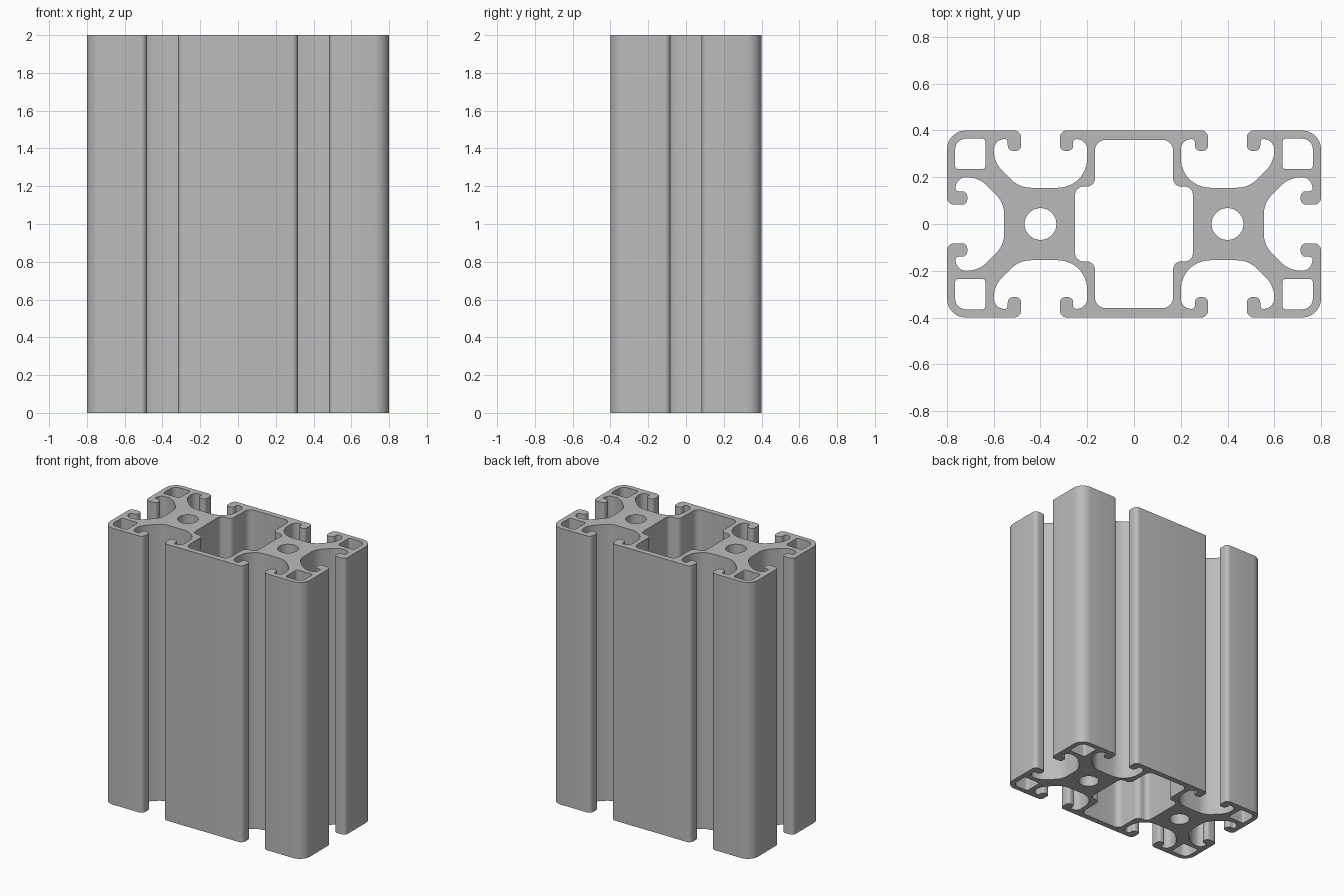
import bpy, bmesh, math
from mathutils import Vector

cube = bpy.data.objects.get("Cube")
if cube:
    bpy.data.objects.remove(cube, do_unlink=True)

HEIGHT = 2.0
STEPS = 7


def rounded(points):
    """Closed loop of (x, y, radius) corners, each replaced by an arc."""
    loop = []
    for i, (x, y, r) in enumerate(points):
        p = Vector((x, y))
        a = Vector(points[i - 1][:2]) - p
        b = Vector(points[(i + 1) % len(points)][:2]) - p
        a.normalize()
        b.normalize()
        half = a.angle(b) / 2
        centre = p + (a + b).normalized() * (r / math.sin(half))
        start = p + a * (r / math.tan(half)) - centre
        end = p + b * (r / math.tan(half)) - centre
        sweep = math.pi - 2 * half
        for k in range(STEPS + 1):
            t = k / STEPS
            loop.append(centre + (start * math.sin((1 - t) * sweep)
                                  + end * math.sin(t * sweep)) / math.sin(sweep))
    return loop


def mirror_quarter(quarter):
    """Full corner loop from the corners of the +x +y quarter."""
    right = quarter + [(x, -y, r) for x, y, r in reversed(quarter)]
    return right + [(-x, y, r) for x, y, r in reversed(right)]


# Half of a T-slot: (distance from slot centre, depth, corner radius)
hook = [(0.083, 0, 0.03), (0.083, 0.087, 0.022), (0.14, 0.087, 0.022),
        (0.14, 0.037, 0.012), (0.2, 0.037, 0.045)]
corner_half = hook + [(0.2, 0.135, 0.12), (0.09, 0.245, 0.12)]
middle_half = hook + [(0.2, 0.245, 0.125)]

# Outer outline: top slot, rounded corner, upper half of the side slot
quarter = [(0.4 - w, 0.4 - d, r) for w, d, r in middle_half]
quarter += [(0.4 + w, 0.4 - d, r) for w, d, r in reversed(corner_half)]
quarter += [(0.8, 0.4, 0.08)]
quarter += [(0.8 - d, w, r) for w, d, r in corner_half]
loops = [rounded(mirror_quarter(quarter))]

# Central chamber
loops.append(rounded(mirror_quarter(
    [(0.167, 0.36, 0.045), (0.167, 0.16, 0.035), (0.252, 0.16, 0.035)])))

# Round bores and the four corner chambers
for sx in (-1, 1):
    loops.append([Vector((sx * 0.4 + 0.068 * math.cos(a), 0.068 * math.sin(a)))
                  for a in (math.tau * k / 40 for k in range(40))])
    for sy in (-1, 1):
        box = [(0.635, 0.365, 0.015), (0.765, 0.365, 0.045),
               (0.765, 0.235, 0.015), (0.635, 0.235, 0.015)]
        loops.append(rounded([(sx * x, sy * y, r) for x, y, r in box]))

# Fill the section and extrude it upward
bm = bmesh.new()
edges = []
for loop in loops:
    verts = [bm.verts.new((p.x, p.y, 0)) for p in loop]
    edges += [bm.edges.new((verts[i - 1], verts[i])) for i in range(len(verts))]
bmesh.ops.triangle_fill(bm, use_beauty=True, use_dissolve=False, edges=edges)
result = bmesh.ops.extrude_face_region(bm, geom=bm.faces[:], use_keep_orig=True)
top = [v for v in result["geom"] if isinstance(v, bmesh.types.BMVert)]
bmesh.ops.translate(bm, verts=top, vec=(0, 0, HEIGHT))
bmesh.ops.recalc_face_normals(bm, faces=bm.faces[:])
mesh = bpy.data.meshes.new("slotted_rail")
bm.to_mesh(mesh)
bm.free()

rail = bpy.data.objects.new("slotted_rail", mesh)
bpy.context.collection.objects.link(rail)

# Aluminium grey
grey = bpy.data.materials.new("aluminium_grey")
grey.use_nodes = True
colour = (0.5, 0.5, 0.5, 1)
grey.diffuse_color = colour
grey.node_tree.nodes["Principled BSDF"].inputs["Base Color"].default_value = colour
mesh.materials.append(grey)

bpy.ops.object.select_all(action="DESELECT")
rail.select_set(True)
bpy.context.view_layer.objects.active = rail
bpy.ops.object.shade_smooth_by_angle(angle=math.radians(30))
